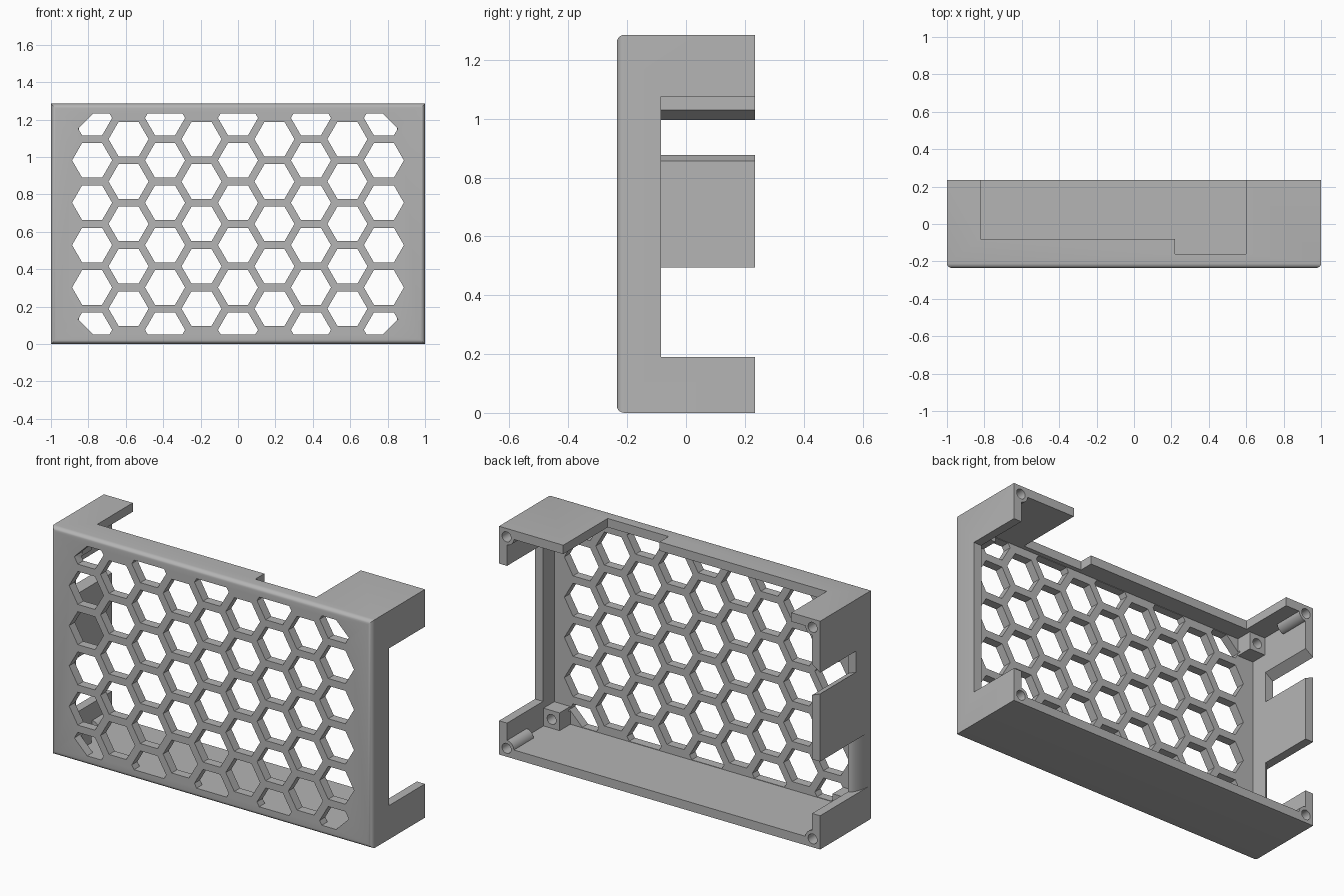
import bpy, bmesh, math

if "Cube" in bpy.data.objects:
    bpy.data.objects.remove(bpy.data.objects["Cube"])

H, ZC = 1.285, 0.6425          # total height and its middle
X, Y, WALL = 1.0, 0.235, 0.05  # half width, half depth, wall thickness

grey = bpy.data.materials.new("plain grey")
grey.diffuse_color = (0.46, 0.46, 0.46, 1)
grey.use_nodes = True
grey.node_tree.nodes["Principled BSDF"].inputs["Base Color"].default_value = grey.diffuse_color


def finish(bm, name):
    bmesh.ops.recalc_face_normals(bm, faces=bm.faces[:])
    me = bpy.data.meshes.new(name)
    bm.to_mesh(me)
    bm.free()
    me.materials.append(grey)
    ob = bpy.data.objects.new(name, me)
    bpy.context.collection.objects.link(ob)
    return ob


def prism(bm, pts, a, b, axis):
    """Extrude a 2D outline from a to b along y (points x,z) or z (points x,y)."""
    def place(p, t):
        return (p[0], t, p[1]) if axis == 'y' else (p[0], p[1], t)
    lo = [bm.verts.new(place(p, a)) for p in pts]
    hi = [bm.verts.new(place(p, b)) for p in pts]
    n = len(pts)
    bm.faces.new(lo)
    bm.faces.new(hi[::-1])
    for i in range(n):
        j = (i + 1) % n
        bm.faces.new((lo[j], lo[i], hi[i], hi[j]))


def box(bm, x0, x1, y0, y1, z0, z1):
    prism(bm, [(x0, y0), (x1, y0), (x1, y1), (x0, y1)], z0, z1, 'z')


def circle(x, z, r, n=24):
    return [(x + r * math.cos(2 * math.pi * i / n), z + r * math.sin(2 * math.pi * i / n))
            for i in range(n)]


def clip(pts, nx, nz, d):
    """Keep the part of a polygon where nx*x + nz*z <= d."""
    out = []
    for i, p in enumerate(pts):
        q = pts[(i + 1) % len(pts)]
        dp, dq = nx * p[0] + nz * p[1] - d, nx * q[0] + nz * q[1] - d
        if dp <= 0:
            out.append(p)
        if dp * dq < 0:
            t = dp / (dp - dq)
            out.append((p[0] + t * (q[0] - p[0]), p[1] + t * (q[1] - p[1])))
    return out


def boolean(target, bm, name, op):
    tool = finish(bm, name)
    mod = target.modifiers.new(name, 'BOOLEAN')
    mod.operation, mod.solver, mod.object = op, 'EXACT', tool
    bpy.context.view_layer.objects.active = target
    bpy.ops.object.modifier_apply(modifier=name)
    bpy.data.objects.remove(tool)


# Outer block with rounded front edges
bm = bmesh.new()
box(bm, -X, X, -Y, Y, 0, H)
front = [e for e in bm.edges if all(v.co.y < 0 for v in e.verts)]
bmesh.ops.bevel(bm, geom=front, offset=0.025, segments=5, profile=0.5, affect='EDGES')
case = finish(bm, "case_shell")

# Hollow interior, open at the back
bm = bmesh.new()
box(bm, -X + WALL, X - WALL, -Y + WALL, 1, WALL, H - WALL)
boolean(case, bm, "interior", 'DIFFERENCE')

# Stepped opening in the top wall
bm = bmesh.new()
prism(bm, [(-0.82, -0.08), (0.22, -0.08), (0.22, -0.16), (0.6, -0.16), (0.6, 1), (-0.82, 1)],
      H - 0.08, H + 0.1, 'z')
boolean(case, bm, "top_opening", 'DIFFERENCE')

# Large opening in the right wall
bm = bmesh.new()
box(bm, 0.92, 1.1, -0.085, 1, 0.19, 1.075)
boolean(case, bm, "right_opening", 'DIFFERENCE')

# Lower opening in the left wall, with a rounded front lip
bm = bmesh.new()
lip = [(-0.95 - 0.05 * math.cos(t), -0.215 + 0.13 * math.sin(t))
       for t in (math.pi / 2 * i / 8 for i in range(9))]
prism(bm, lip + [(-0.93, -0.085), (-0.93, 1), (-1.1, 1), (-1.1, -0.215)], 0.19, 0.495, 'z')
boolean(case, bm, "left_opening", 'DIFFERENCE')

# Upper slot in the left wall, wider on the inside
bm = bmesh.new()
prism(bm, [(-1.02, 0.884), (-0.94, 0.852), (-0.94, 1.037), (-1.02, 1.011 - 0.03)],
      -0.085, 1, 'y')
boolean(case, bm, "left_slot", 'DIFFERENCE')

# Corner screw columns at the back edge and bosses behind the front panel
corners = [(sx, sz) for sx in (-1, 1) for sz in (-1, 1)]
bm = bmesh.new()
for sx, sz in corners:
    prism(bm, circle(sx * 0.953, ZC + sz * 0.5955, 0.046), 0.06, Y, 'y')
boolean(case, bm, "screw_columns", 'UNION')
bm = bmesh.new()
for sx, sz in corners:
    xs, zs = sorted((sx * 0.85, sx * 0.97)), sorted((ZC + sz * 0.4925, ZC + sz * 0.61))
    box(bm, *xs, -0.2, -0.09, *zs)
boolean(case, bm, "mounting_bosses", 'UNION')
bm = bmesh.new()
for sx, sz in corners:
    prism(bm, circle(sx * 0.953, ZC + sz * 0.5955, 0.028), 0.1, 1, 'y')
    prism(bm, circle(sx * 0.9, ZC + sz * 0.5425, 0.028), -0.17, -0.05, 'y')
boolean(case, bm, "screw_holes", 'DIFFERENCE')

# Honeycomb grille, trimmed at the border and across the corners
bm = bmesh.new()
for col in range(-4, 5):
    shift = 0.5 if col % 2 == 0 else 0
    for row in range(-3, 4):
        cx, cz = col * 0.195, (row + shift) * 0.2265
        pts = circle(cx, cz, 0.107, 6)
        for s in (-1, 1):
            pts = clip(pts, 0, s, 0.59)
            for t in (-1, 1):
                pts = clip(pts, s, t, 1.365)
        if len(pts) > 2 and max(p[1] for p in pts) - min(p[1] for p in pts) > 0.03:
            prism(bm, [(x, z + ZC) for x, z in pts], -0.4, -0.17, 'y')
boolean(case, bm, "honeycomb", 'DIFFERENCE')

bpy.context.view_layer.objects.active = case
case.select_set(True)
bpy.ops.object.shade_smooth_by_angle(angle=math.radians(30))
